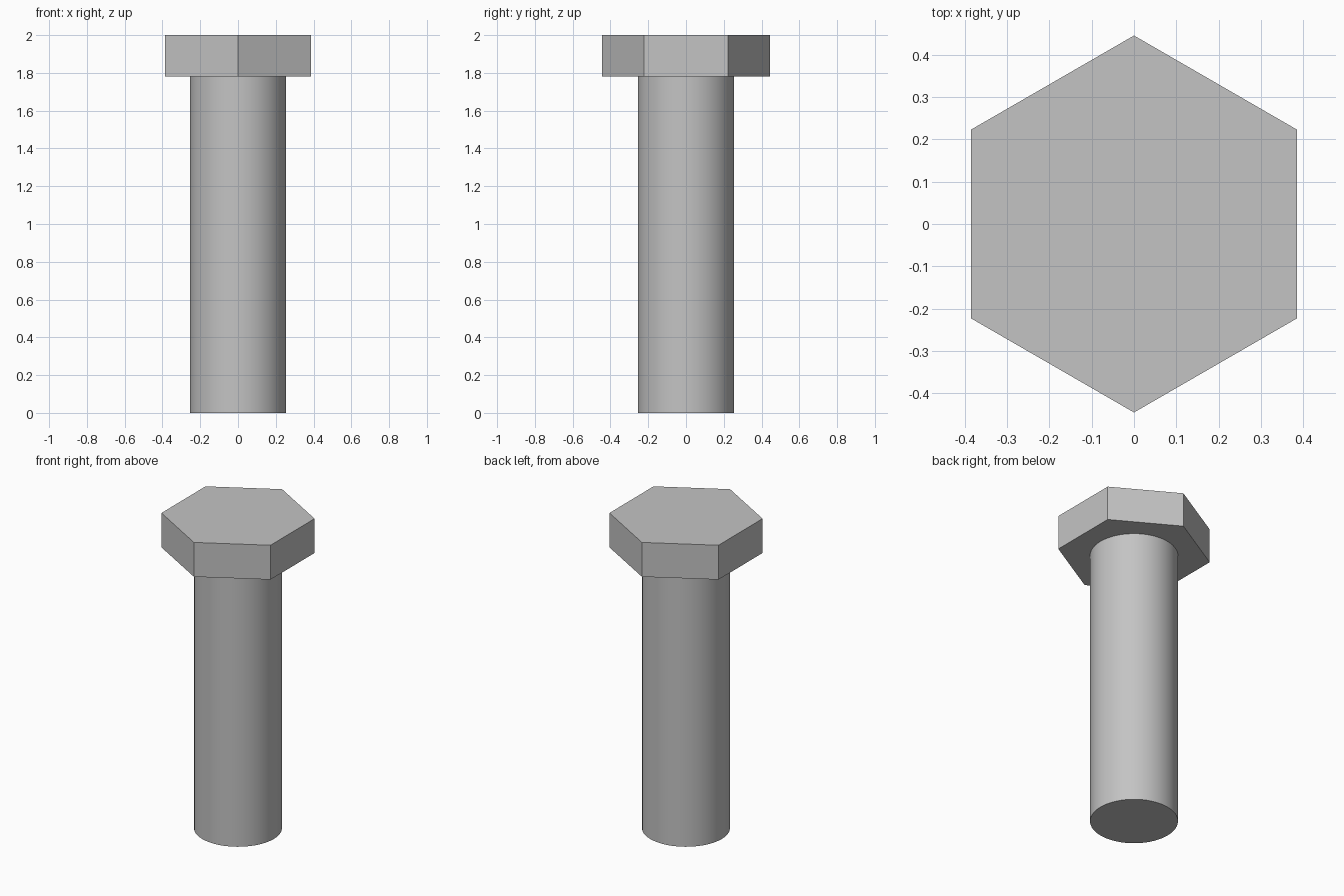
import bpy
import math

cube = bpy.data.objects.get("Cube")
if cube:
    bpy.data.objects.remove(cube, do_unlink=True)

# Plain grey steel
steel = bpy.data.materials.new("grey_steel")
steel.use_nodes = True
GREY = (0.55, 0.55, 0.55, 1)
steel.diffuse_color = GREY
steel.node_tree.nodes["Principled BSDF"].inputs["Base Color"].default_value = GREY


def prism(name, sides, radius, bottom, top):
    """Upright capped prism with its first corner on the +y axis."""
    bpy.ops.mesh.primitive_cylinder_add(
        vertices=sides, radius=radius, depth=top - bottom,
        location=(0, 0, (bottom + top) / 2))
    obj = bpy.context.object
    obj.name = obj.data.name = name
    obj.data.materials.append(steel)
    return obj


HEAD_BOTTOM = 1.78

# Hexagonal head, flat faces
prism("hex_head", 6, 0.446, HEAD_BOTTOM, 2.0)

# Smooth round shank, sharp at the end
prism("shank", 64, 0.255, 0.0, HEAD_BOTTOM)
bpy.ops.object.shade_smooth_by_angle(angle=math.radians(30))
